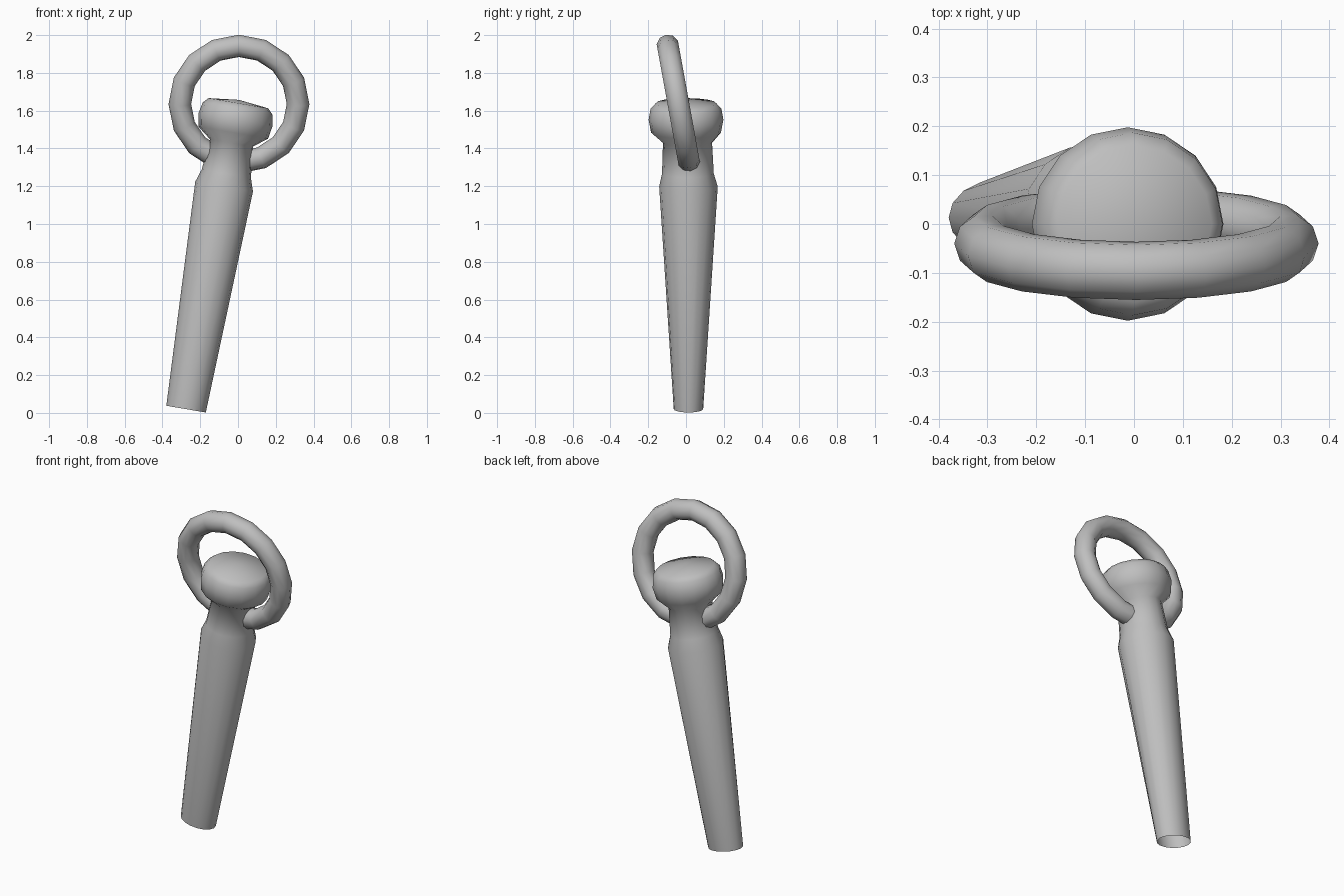
import bpy, bmesh, math

cube = bpy.data.objects.get("Cube")
if cube:
    bpy.data.objects.remove(cube, do_unlink=True)

# Plain grey metal
metal = bpy.data.materials.new("grey_metal")
metal.use_nodes = True
GREY = (0.52, 0.52, 0.52, 1)
metal.diffuse_color = GREY
metal.node_tree.nodes["Principled BSDF"].inputs["Base Color"].default_value = GREY


def finish(obj, name, angle):
    obj.name = name
    obj.data.materials.append(metal)
    bpy.ops.object.select_all(action='DESELECT')
    obj.select_set(True)
    bpy.context.view_layer.objects.active = obj
    bpy.ops.object.shade_smooth_by_angle(angle=math.radians(angle))


# Tapered pin with mushroom head: (height along axis, x radius, y radius, y offset)
SIDES = 16
PROFILE = [
    (0.0, 0.106, 0.078, 0.013),
    (1.195, 0.155, 0.155, 0.013),
    (1.265, 0.132, 0.137, 0.01),
    (1.43, 0.116, 0.13, 0.008),
    (1.485, 0.187, 0.185, 0),
    (1.555, 0.199, 0.198, 0),
    (1.615, 0.187, 0.187, 0),
    (1.643, 0.16, 0.16, 0),
]
bm = bmesh.new()
rings = []
for h, rx, ry, oy in PROFILE:
    rings.append([bm.verts.new((rx * math.cos(a), oy + ry * math.sin(a), h))
                  for a in (math.tau * i / SIDES for i in range(SIDES))])
for low, high in zip(rings, rings[1:]):
    for i in range(SIDES):
        j = (i + 1) % SIDES
        bm.faces.new((low[i], low[j], high[j], high[i]))

# Slightly domed head top; the lower end of the pin stays open
tip = bm.verts.new((0, 0, 1.661))
for i in range(SIDES):
    bm.faces.new((rings[-1][i], rings[-1][(i + 1) % SIDES], tip))
mesh = bpy.data.meshes.new("pin")
bm.to_mesh(mesh)
bm.free()
pin = bpy.data.objects.new("pin", mesh)
bpy.context.collection.objects.link(pin)
pin.location = (-0.275, 0, 0.02)
pin.rotation_euler = (0, math.radians(9.7), 0)
finish(pin, "pin", 80)

# Pull ring threaded through the neck, leaning forward
bpy.ops.mesh.primitive_torus_add(
    major_segments=16, minor_segments=10, major_radius=0.313, minor_radius=0.06,
    location=(0.005, -0.04, 1.635), rotation=(math.radians(100.3), 0, 0))
finish(bpy.context.object, "pull_ring", 80)
